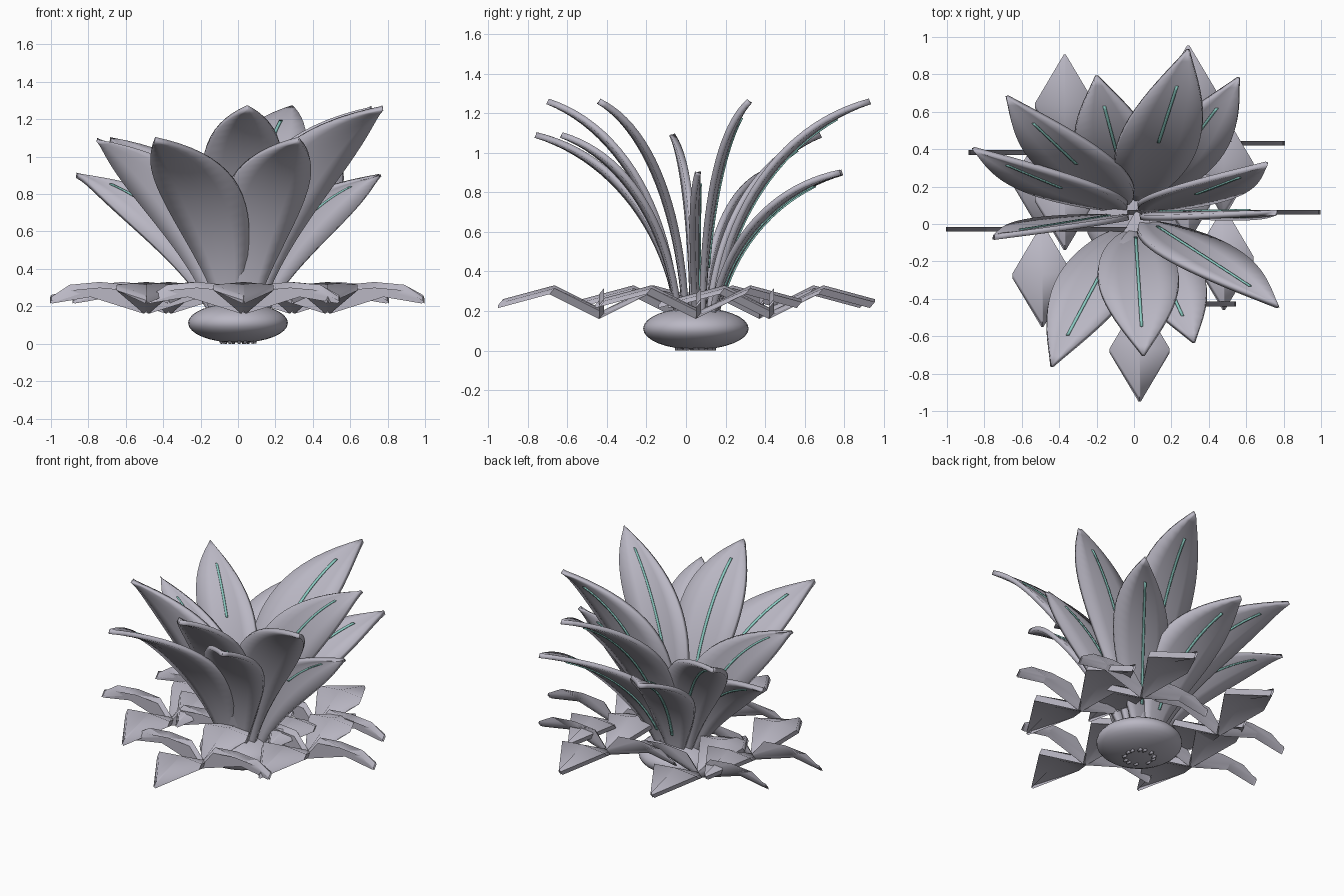
import bpy, bmesh, math
from mathutils import Vector

if "Cube" in bpy.data.objects:
    bpy.data.objects.remove(bpy.data.objects["Cube"], do_unlink=True)


def material(name, color):
    mat = bpy.data.materials.new(name)
    mat.use_nodes = True
    mat.diffuse_color = color
    mat.node_tree.nodes["Principled BSDF"].inputs["Base Color"].default_value = color
    return mat


LEAF = material("grey_lavender", (0.49, 0.475, 0.55, 1))
STRIPE = material("pale_teal", (0.26, 0.6, 0.54, 1))
CENTRE = Vector((0, 0.05, 0))
ARC = math.radians(75)


def grid_bmesh(rows):
    """Skin a list of equally long point rows."""
    bm = bmesh.new()
    grid = [[bm.verts.new(p) for p in row] for row in rows]
    for a, b in zip(grid, grid[1:]):
        for i in range(len(a) - 1):
            bm.faces.new((a[i], a[i + 1], b[i + 1], b[i]))
    bmesh.ops.recalc_face_normals(bm, faces=bm.faces)
    return bm


def finish(bm, name, mat, thickness=0):
    mesh = bpy.data.meshes.new(name)
    bm.to_mesh(mesh)
    bm.free()
    mesh.materials.append(mat)
    obj = bpy.data.objects.new(name, mesh)
    bpy.context.collection.objects.link(obj)
    if thickness:
        mod = obj.modifiers.new("thickness", 'SOLIDIFY')
        mod.thickness = thickness
        mod.offset = 0
    bpy.ops.object.select_all(action='DESELECT')
    obj.select_set(True)
    bpy.context.view_layer.objects.active = obj
    bpy.ops.object.shade_smooth_by_angle(angle=math.radians(50))


def arc_point(tip, s):
    """Point on an arching midrib from the foot (s=0) to the tip (s=1)."""
    out = Vector((tip.x, tip.y, 0)) - CENTRE
    foot = CENTRE + out.normalized() * 0.09
    u = (1 - math.cos(ARC * s)) / (1 - math.cos(ARC))
    p = foot.lerp(Vector((tip.x, tip.y, 0)), u)
    p.z = tip.z * math.sin(ARC * s) / math.sin(ARC)
    return p


def back_normal(tip, s):
    """Normal of the blade on its +y side."""
    t = arc_point(tip, s + 0.01) - arc_point(tip, s - 0.01)
    return Vector((0, t.z, -t.y)).normalized()


def half_width(s):
    bulge = max(math.sin(math.pi * s ** 1.36), 0) ** 1.05
    return 0.005 + 0.012 * min(1, 8 * s) * (1 - s) + 0.206 * bulge


def add_stripe(tip, start, end, side):
    rows = []
    for k in range(17):
        s = start + (end - start) * k / 16
        p = arc_point(tip, s) + back_normal(tip, s) * 0.018 * side
        rows.append([p + Vector((w, 0, 0)) for w in (-0.008, 0.008)])
    finish(grid_bmesh(rows), "leaf_stripe", STRIPE, 0.008)


def add_leaf(tip):
    # Broad arching blade, cupped towards the middle of the plant
    inner = 1 if tip.y < CENTRE.y else -1
    rows = []
    for k in range(25):
        s = k / 24
        p, w = arc_point(tip, s), half_width(s)
        cup = back_normal(tip, s) * inner * 0.1 * w
        rows.append([p + Vector((w * v, 0, 0)) + cup * v * v
                     for v in (-1, -0.5, 0, 0.5, 1)])
    finish(grid_bmesh(rows), "arching_leaf", LEAF, 0.03)

    # Long stripe on the back face; leaves at the rear also show a short inner one
    add_stripe(tip, 0.25, 0.87, 1)
    if inner < 0:
        add_stripe(tip, 0.6, 0.86, -1)


# Upper rosette, in three tiers of height
TIERS = {
    1.26: [(0.05, -0.70), (0.77, -0.44), (0.71, 0.32), (0.29, 0.93)],
    1.09: [(-0.44, -0.76), (0.32, -0.63), (-0.75, -0.07), (-0.68, 0.68)],
    0.90: [(-0.86, 0.40), (-0.20, 0.79), (0.56, 0.78), (0.76, 0.06)],
}
for height, tips in TIERS.items():
    for x, y in tips:
        add_leaf(Vector((x, y, height)))


def add_leaflet(node, direction):
    # Folded kite: rises from the node, then drops to a point
    rows = []
    for r, z, w in ((0.0, 0.16, 0.012), (0.25, 0.285, 0.16), (0.51, 0.215, 0.006)):
        p = node + direction * r + Vector((0, 0, z))
        rows.append([p + Vector((w * v, 0, 0.015 * (1 - abs(v)))) for v in (-1, 0, 1)])
    bm = grid_bmesh(rows)
    ext = bmesh.ops.extrude_face_region(bm, geom=bm.faces[:], use_keep_orig=True)
    verts = [g for g in ext["geom"] if isinstance(g, bmesh.types.BMVert)]
    bmesh.ops.translate(bm, verts=verts, vec=(0, 0.025, 0.03))
    bmesh.ops.recalc_face_normals(bm, faces=bm.faces)
    finish(bm, "kite_leaflet", LEAF)


# Lower crown: crosses of four leaflets around each node
for x, y in ((0.48, 0.05), (0.29, 0.42), (-0.37, 0.37), (-0.49, -0.04), (0.03, -0.44)):
    for dx, dy in ((1, 0), (0, 1), (-1, 0), (0, -1)):
        add_leaflet(Vector((x, y, 0)), Vector((dx, dy, 0)))

# Flattened bulb
bm = bmesh.new()
bmesh.ops.create_uvsphere(bm, u_segments=32, v_segments=16, radius=1)
bmesh.ops.scale(bm, verts=bm.verts, vec=(0.267, 0.267, 0.106))
bmesh.ops.translate(bm, verts=bm.verts, vec=CENTRE + Vector((0, 0, 0.111)))
finish(bm, "bulb", LEAF)
